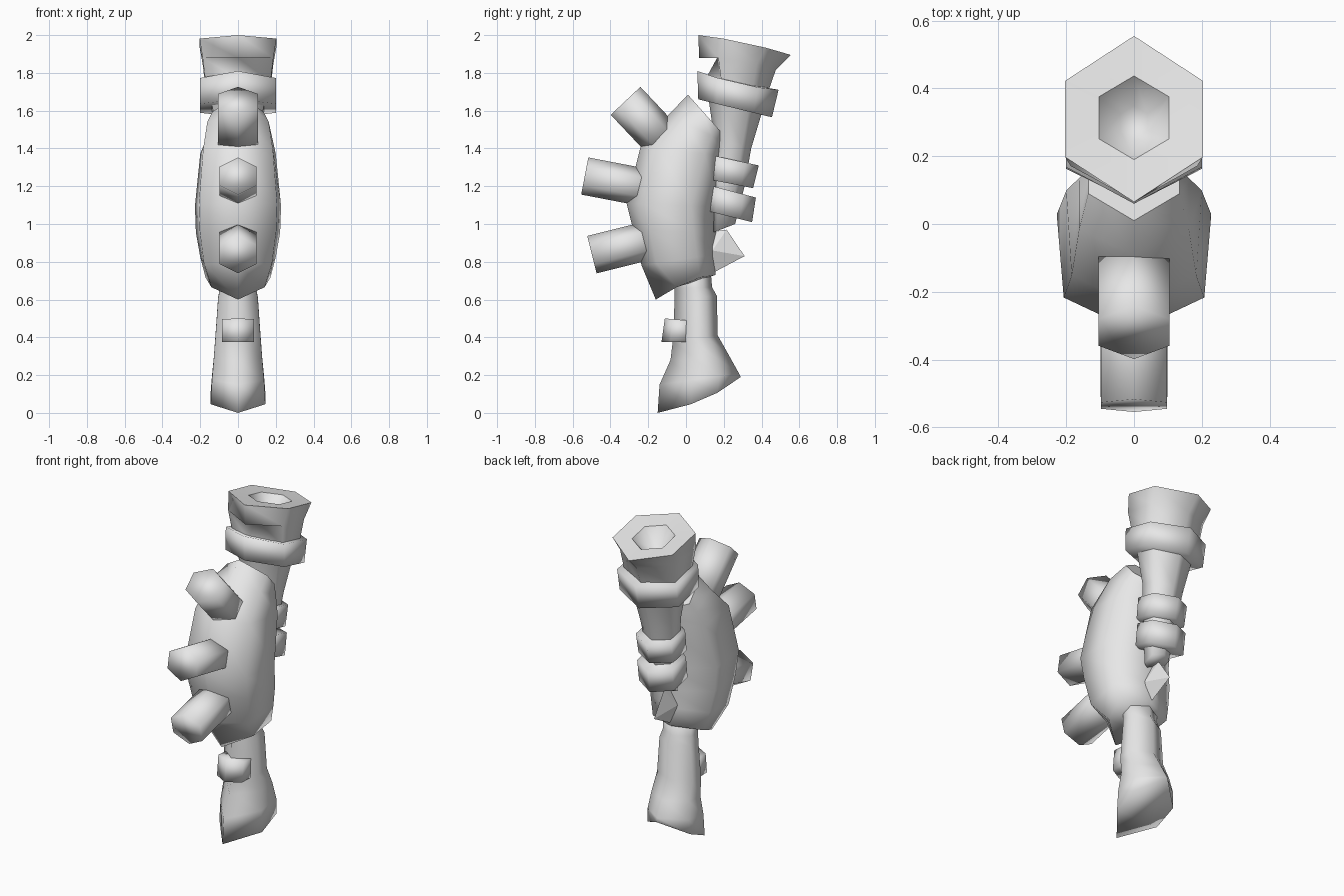
import bpy, bmesh
from mathutils import Vector

if "Cube" in bpy.data.objects:
    bpy.data.objects.remove(bpy.data.objects["Cube"], do_unlink=True)

GREY = (0.8, 0.8, 0.8, 1.0)
grey = bpy.data.materials.new("plain_grey")
grey.use_nodes = True
grey.diffuse_color = GREY
grey.node_tree.nodes["Principled BSDF"].inputs["Base Color"].default_value = GREY


def finish(name, bm, smooth=True):
    """Turn a bmesh into an object."""
    bmesh.ops.remove_doubles(bm, verts=bm.verts[:], dist=0.0005)
    bmesh.ops.recalc_face_normals(bm, faces=bm.faces[:])
    for face in bm.faces:
        face.smooth = smooth
    mesh = bpy.data.meshes.new(name)
    bm.to_mesh(mesh)
    bm.free()
    mesh.materials.append(grey)
    bpy.context.collection.objects.link(bpy.data.objects.new(name, mesh))


def ring(front, back, w, near=0.25, far=0.75, taper=1.0, sag=0.0):
    """Six-sided section from its front and back corners (y, z) and half width."""
    f, b = Vector((0, *front)), Vector((0, *back))
    n, r = f.lerp(b, near), f.lerp(b, far)
    n.z -= sag
    r.z -= sag
    wn = w * taper
    return [f, n + Vector((wn, 0, 0)), r + Vector((w, 0, 0)),
            b, r - Vector((w, 0, 0)), n - Vector((wn, 0, 0))]


def loft(name, rings, hard=()):
    """Skin a stack of six-sided sections, close both ends, crease the hard ones."""
    bm = bmesh.new()
    loops = [[bm.verts.new(p) for p in r] for r in rings]
    for a, b in zip(loops, loops[1:]):
        for i in range(6):
            j = (i + 1) % 6
            bm.faces.new((a[i], a[j], b[j], b[i]))
    bm.faces.new(loops[0])
    bm.faces.new(loops[-1])
    for k in hard:
        for i in range(6):
            bm.edges.get((loops[k][i - 1], loops[k][i])).smooth = False
    finish(name, bm)


def peg(name, base, tip, radius):
    """Straight six-sided peg between two (y, z) points."""
    a, b = Vector((0, *base)), Vector((0, *tip))
    d = (b - a).normalized()
    up = Vector((0, -d.z, d.y)) * radius
    w = radius * 0.97
    corners = [(0, 1), (w, .5), (w, -.5), (0, -1), (-w, -.5), (-w, .5)]
    loft(name, [[c + up * k + Vector((x, 0, 0)) for x, k in corners]
                for c in (a, b)])


# Swollen bag-shaped body, slanted at both ends
loft("body", [
    ring((0.01, 1.685), (0.21, 1.46), 0.135, near=0.4),
    ring((-0.09, 1.58), (0.207, 1.43), 0.162, 0.25, 0.76),
    ring((-0.24, 1.41), (0.20, 1.36), 0.2, 0.2, 0.77, 0.92),
    ring((-0.315, 1.11), (0.175, 1.09), 0.228, 0.2, 0.7, 0.91),
    ring((-0.28, 0.97), (0.16, 0.95), 0.223, 0.2, 0.73, 0.91),
    ring((-0.235, 0.78), (0.155, 0.84), 0.20, 0.2, 0.75, 0.9),
    ring((-0.16, 0.60), (0.155, 0.73), 0.172, 0.35, 0.75, 0.82, sag=-0.02),
], hard=[0])

# Flared horn with a dished mouth and an undercut front lip, then the rear pipe
lip = ring((0.07, 1.88), (0.475, 1.815), 0.187, sag=-0.015)
undercut = [Vector((0, 0.165, 1.88))] + lip[1:]
loft("horn_pipe", [
    ring((0.25, 1.86), (0.35, 1.84), 0.04),
    ring((0.19, 1.975), (0.437, 1.92), 0.104),
    ring((0.065, 2.0), (0.555, 1.895), 0.203, 0.27, 0.73, sag=-0.01),
    lip,
    undercut,
    ring((0.105, 1.77), (0.435, 1.70), 0.172),
    ring((0.12, 1.66), (0.405, 1.60), 0.14),
    ring((0.15, 1.45), (0.345, 1.40), 0.105),
    ring((0.13, 1.25), (0.31, 1.20), 0.08),
    ring((0.13, 0.95), (0.26, 1.00), 0.06),
], hard=[1, 2])

# Raised bands around the pipes: upper corners, lower corners, half width, sag
bands = [
    ("horn_collar", (0.06, 1.81), (0.49, 1.71), (0.065, 1.66), (0.455, 1.565), 0.2, 0.012),
    ("upper_pipe_band", (0.11, 1.37), (0.385, 1.31), (0.10, 1.24), (0.355, 1.19), 0.119, 0),
    ("lower_pipe_band", (0.105, 1.21), (0.37, 1.14), (0.09, 1.075), (0.35, 1.01), 0.119, 0),
    ("foot_pipe_band", (-0.112, 0.50), (0.06, 0.485), (-0.13, 0.375), (0.06, 0.375), 0.085, 0),
]
for name, tf, tb, lf, lb, w, sag in bands:
    loft(name, [ring(tf, tb, w, sag=sag), ring(lf, lb, w)])

# Three pegs fanning out of the front
peg("upper_peg", (-0.12, 1.44), (-0.32, 1.652), 0.108)
peg("middle_peg", (-0.15, 1.18), (-0.536, 1.254), 0.1)
peg("lower_peg", (-0.15, 0.925), (-0.498, 0.838), 0.102)

# Foot pipe, stepped below the body and flared at its end
loft("foot_pipe", [
    ring((-0.06, 0.78), (0.13, 0.76), 0.093, 0.4),
    ring((-0.06, 0.66), (0.138, 0.665), 0.095, 0.4),
    ring((-0.06, 0.60), (0.163, 0.62), 0.105, 0.4),
    ring((-0.07, 0.38), (0.168, 0.41), 0.12, 0.4),
    ring((-0.082, 0.28), (0.23, 0.30), 0.128, 0.4),
    ring((-0.14, 0.15), (0.28, 0.21), 0.138, 0.4),
    ring((-0.15, 0.0), (0.29, 0.19), 0.145, 0.4, 0.72, sag=0.03),
])

# Small pointed fin at the lower back
fin = bmesh.new()
for p in [(0, 0.31, 0.83), (0, 0.215, 0.97), (0, 0.14, 0.96),
          (0.04, 0.14, 0.86), (-0.04, 0.14, 0.86), (0, 0.14, 0.74)]:
    fin.verts.new(p)
bmesh.ops.convex_hull(fin, input=fin.verts[:])
finish("back_fin", fin, smooth=False)
